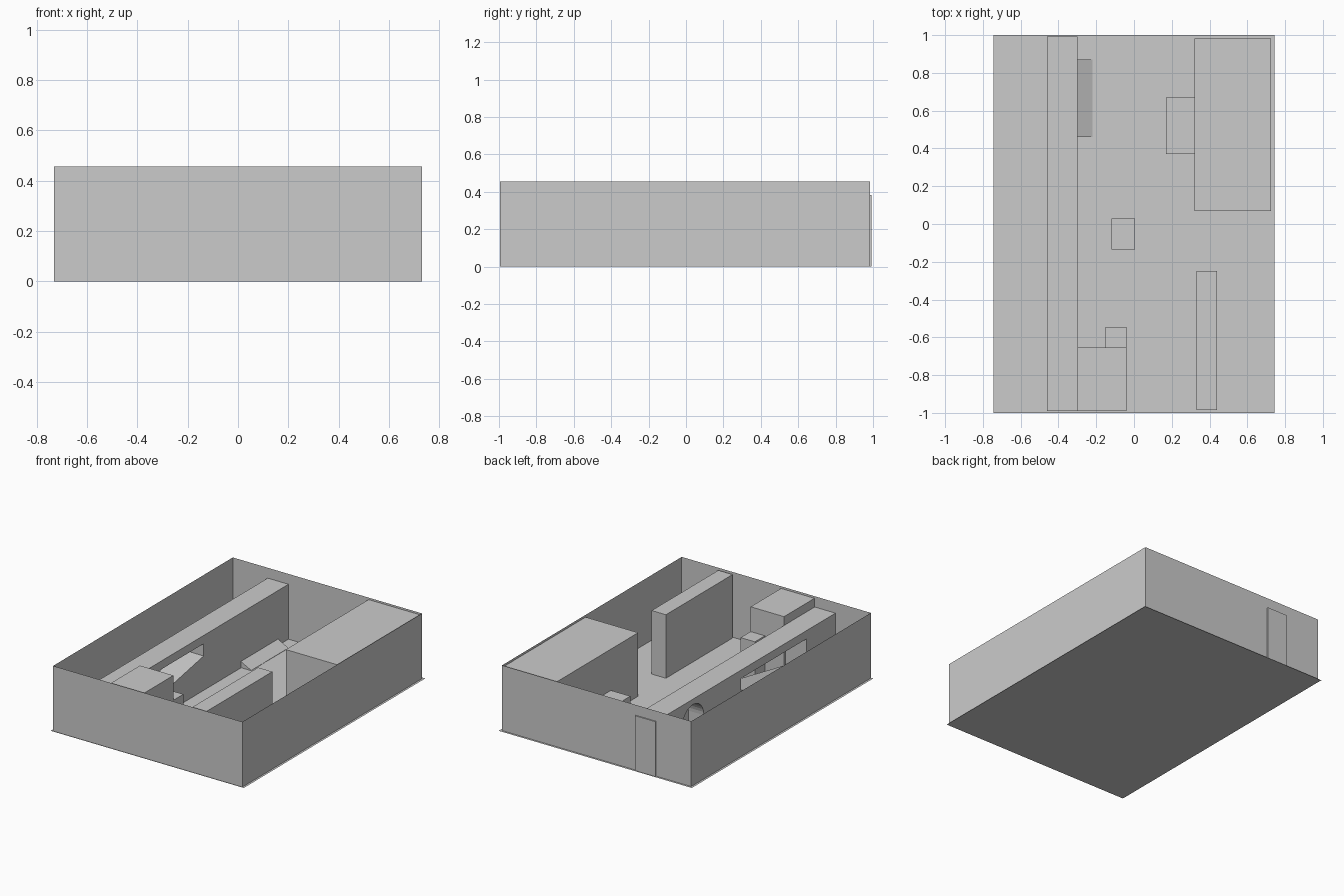
import bpy
import bmesh
import math

cube = bpy.data.objects.get("Cube")
if cube:
    bpy.data.objects.remove(cube, do_unlink=True)

grey = bpy.data.materials.new("plain_grey")
grey.use_nodes = True
grey.diffuse_color = (0.6, 0.6, 0.6, 1)
grey.node_tree.nodes["Principled BSDF"].inputs["Base Color"].default_value = (0.6, 0.6, 0.6, 1)


def finish(name, bm):
    mesh = bpy.data.meshes.new(name)
    bm.to_mesh(mesh)
    bm.free()
    mesh.materials.append(grey)
    obj = bpy.data.objects.new(name, mesh)
    bpy.context.collection.objects.link(obj)
    return obj


def box(name, x, y, top, bottom=0.0, open_shell=False):
    bm = bmesh.new()
    bmesh.ops.create_cube(bm, size=1)
    for v in bm.verts:
        v.co = (x[v.co.x > 0], y[v.co.y > 0], (bottom, top)[v.co.z > 0])
    if open_shell:
        caps = [f for f in bm.faces if abs(f.normal.z) > 0.5]
        bmesh.ops.delete(bm, geom=caps, context="FACES_ONLY")
    return finish(name, bm)


def prism(name, profile, x0, x1):
    """Extrude a (y, z) outline along x."""
    bm = bmesh.new()
    face = bm.faces.new([bm.verts.new((x0, y, z)) for y, z in profile])
    ext = bmesh.ops.extrude_face_region(bm, geom=[face])
    moved = [v for v in ext["geom"] if isinstance(v, bmesh.types.BMVert)]
    bmesh.ops.translate(bm, verts=moved, vec=(x1 - x0, 0, 0))
    bmesh.ops.recalc_face_normals(bm, faces=bm.faces)
    return finish(name, bm)


def cut(target, cutter):
    mod = target.modifiers.new("opening", "BOOLEAN")
    mod.operation = "DIFFERENCE"
    mod.solver = "EXACT"
    mod.object = cutter
    bpy.context.view_layer.objects.active = target
    bpy.ops.object.modifier_apply(modifier=mod.name)
    bpy.data.objects.remove(cutter, do_unlink=True)


# Floor sheet and thin outer walls, open at the top
bm = bmesh.new()
bmesh.ops.create_grid(bm, x_segments=1, y_segments=1, size=1)
bmesh.ops.scale(bm, vec=(0.745, 1, 1), verts=bm.verts)
finish("floor", bm)
box("outer_walls", (-0.73, 0.73), (-0.995, 0.985), 0.455, open_shell=True)

# Long partition with a sloping hatch and an arched niche
partition = box("partition", (-0.46, -0.30), (-0.99, 0.993), 0.383)
hatch = [(0.05, 0.24), (0.05, 0.325), (-0.67, 0.325), (-0.67, 0.10)]
cut(partition, prism("hatch_cutter", hatch, -0.5, -0.25))
steps = 16
arch = [(0.58 + 0.12 * math.cos(math.pi * i / steps),
         0.225 + 0.12 * math.sin(math.pi * i / steps)) for i in range(steps + 1)]
arch += [(0.46, 0.01), (0.70, 0.01)]
cut(partition, prism("niche_cutter", arch, -0.5, -0.34))

# Sloped hearth at the foot of the partition
hearth = box("hearth", (-0.30, -0.22), (0.46, 0.87), 0.045, 0.002)
for v in hearth.data.vertices:
    if v.co.x > -0.25 and v.co.z > 0.02:
        v.co.z = 0.004

# Furniture blocks
box("corner_block", (0.32, 0.725), (0.07, 0.982), 0.443)
box("tall_slab", (0.33, 0.44), (-0.985, -0.25), 0.443)
box("front_block", (-0.298, -0.04), (-0.99, -0.655), 0.443)
box("front_step", (-0.15, -0.04), (-0.655, -0.545), 0.27)
box("centre_block", (-0.12, 0.005), (-0.135, 0.03), 0.07)
for i in range(2):
    start = 0.37 + 0.15 * i
    box("bench_%d" % (i + 1), (0.17, 0.32), (start, start + 0.15), 0.155)
